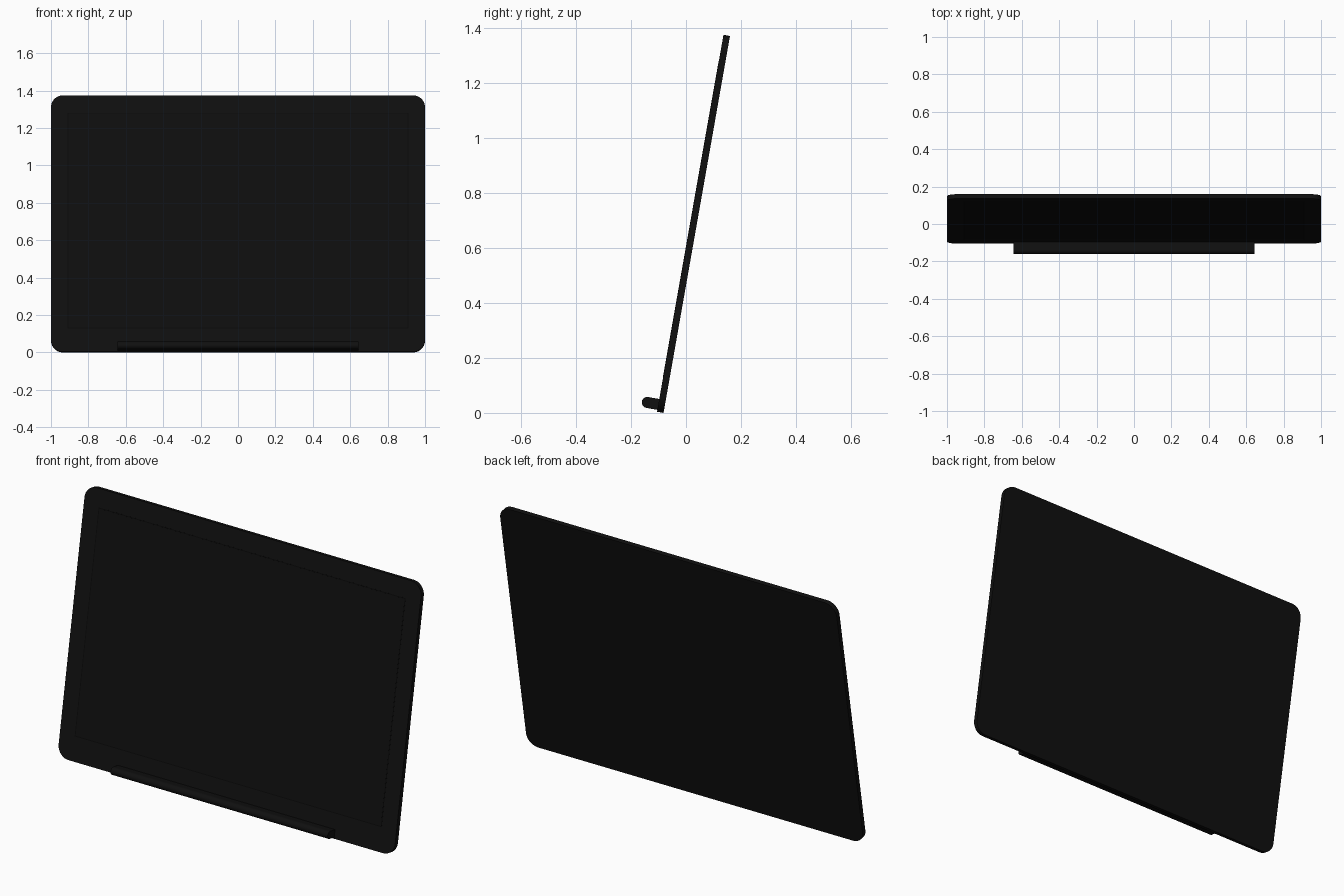
import bpy
import bmesh
from math import sin, cos, pi, radians
from mathutils import Matrix

cube = bpy.data.objects.get("Cube")
if cube:
    bpy.data.objects.remove(cube, do_unlink=True)

TILT = radians(10)
THICK, HEIGHT, RADIUS = 0.024, 1.392, 0.065
BACK_Y = 0.16


def material(name, value):
    mat = bpy.data.materials.new(name)
    mat.use_nodes = True
    colour = (value, value, value, 1)
    mat.diffuse_color = colour
    mat.node_tree.nodes["Principled BSDF"].inputs["Base Color"].default_value = colour
    return mat


black = material("soft black", 0.005)
screen_black = material("screen black", 0.0045)
line_black = material("seam black", 0.0025)

# All parts are built upright on the board's front plane, then leaned back
lean = Matrix.Translation((0, BACK_Y - THICK * cos(TILT) - HEIGHT * sin(TILT),
                           THICK * sin(TILT))) @ Matrix.Rotation(-TILT, 4, "X")


def prism(name, points, offset, mat):
    """Extrude a closed outline along an offset and lean it back."""
    bm = bmesh.new()
    face = bm.faces.new([bm.verts.new(p) for p in points])
    result = bmesh.ops.extrude_face_region(bm, geom=[face])
    moved = [g for g in result["geom"] if isinstance(g, bmesh.types.BMVert)]
    bmesh.ops.translate(bm, verts=moved, vec=offset)
    bmesh.ops.recalc_face_normals(bm, faces=bm.faces)
    mesh = bpy.data.meshes.new(name)
    bm.to_mesh(mesh)
    bm.free()
    mesh.materials.append(mat)
    obj = bpy.data.objects.new(name, mesh)
    bpy.context.collection.objects.link(obj)
    obj.matrix_world = lean
    bpy.ops.object.select_all(action="DESELECT")
    obj.select_set(True)
    bpy.context.view_layer.objects.active = obj
    bpy.ops.object.shade_smooth_by_angle(angle=radians(30))
    return obj


def rectangle(half, low, high, y):
    return [(-half, y, low), (half, y, low), (half, y, high), (-half, y, high)]


# Panel with rounded corners
outline = []
corners = [(1, HEIGHT), (-1, HEIGHT), (-1, 0), (1, 0)]
for i, (side, z) in enumerate(corners):
    cx = side * (1 - RADIUS)
    cz = z - RADIUS if z else RADIUS
    for step in range(11):
        a = (i + step / 10) * pi / 2
        outline.append((cx + RADIUS * cos(a), 0, cz + RADIUS * sin(a)))
prism("panel", outline, (0, THICK, 0), black)

# Screen with a fine seam around it
prism("screen_seam", rectangle(0.912, 0.127, 1.297, -0.0004), (0, 0.001, 0), line_black)
prism("screen", rectangle(0.907, 0.132, 1.292, -0.0008), (0, 0.001, 0), screen_black)

# Bottom ledge with a rounded front edge
ledge_r, ledge_z, ledge_y, ledge_half = 0.02, 0.027, -0.041, 0.645
profile = [(-ledge_half, 0.002, ledge_z - ledge_r), (-ledge_half, 0.002, ledge_z + ledge_r)]
for step in range(13):
    a = pi / 2 + pi * step / 12
    profile.append((-ledge_half, ledge_y + ledge_r * cos(a), ledge_z + ledge_r * sin(a)))
prism("bottom_ledge", profile, (2 * ledge_half, 0, 0), black)
